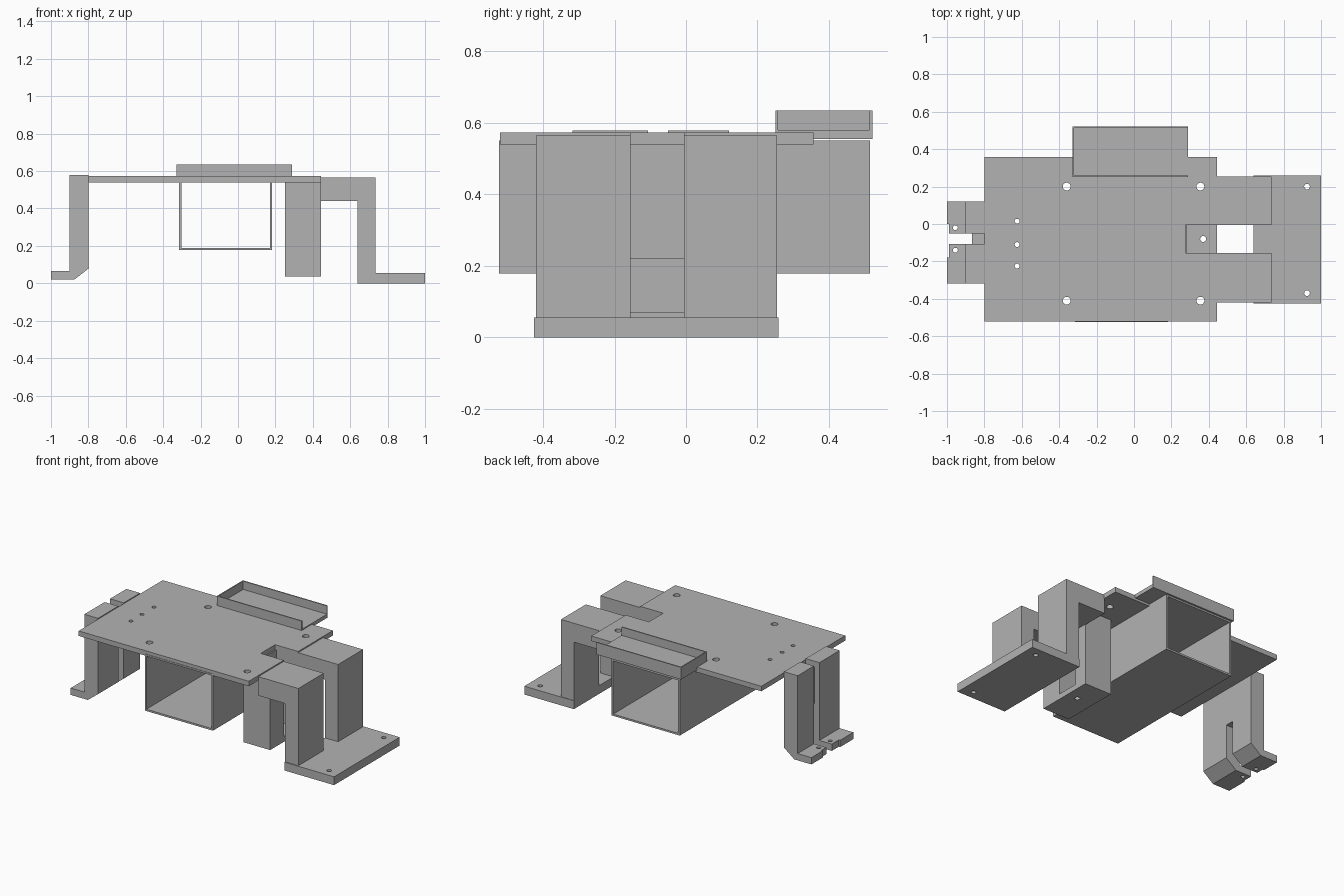
import bpy, bmesh
from mathutils import Vector

if "Cube" in bpy.data.objects:
    bpy.data.objects.remove(bpy.data.objects["Cube"])

grey = bpy.data.materials.new("plain_grey")
grey.diffuse_color = (0.45, 0.45, 0.45, 1)
grey.use_nodes = True
grey.node_tree.nodes["Principled BSDF"].inputs["Base Color"].default_value = grey.diffuse_color


def prism(name, points, axis, lo, hi):
    """Extrude a 2D outline along y (points are x,z) or z (points are x,y)."""
    def place(p, d):
        return Vector((p[0], d, p[1])) if axis == "y" else Vector((p[0], p[1], d))
    bm = bmesh.new()
    a = [bm.verts.new(place(p, lo)) for p in points]
    b = [bm.verts.new(place(p, hi)) for p in points]
    bm.faces.new(a)
    bm.faces.new(b[::-1])
    for i in range(len(points)):
        j = (i + 1) % len(points)
        bm.faces.new((a[i], b[i], b[j], a[j]))
    bmesh.ops.recalc_face_normals(bm, faces=bm.faces)
    mesh = bpy.data.meshes.new(name)
    bm.to_mesh(mesh)
    bm.free()
    mesh.materials.append(grey)
    ob = bpy.data.objects.new(name, mesh)
    bpy.context.collection.objects.link(ob)
    return ob


def box(name, x0, x1, y0, y1, z0, z1):
    return prism(name, [(x0, y0), (x1, y0), (x1, y1), (x0, y1)], "z", z0, z1)


def cut(ob, cutter):
    mod = ob.modifiers.new("cut", "BOOLEAN")
    mod.operation = "DIFFERENCE"
    mod.solver = "EXACT"
    mod.object = cutter
    bpy.context.view_layer.objects.active = ob
    bpy.ops.object.modifier_apply(modifier=mod.name)
    bpy.data.objects.remove(cutter)


def drill(ob, holes, z0, z1):
    for x, y, r in holes:
        bpy.ops.mesh.primitive_cylinder_add(
            vertices=24, radius=r, depth=z1 - z0, location=(x, y, (z0 + z1) / 2))
        cut(ob, bpy.context.object)


# Top plate with a notch in its right edge
plate = prism("top_plate", [
    (-.80, -.52), (.443, -.52), (.443, -.155), (.275, -.155),
    (.275, -.005), (.443, -.005), (.443, .357), (-.80, .357)], "z", .54, .573)
drill(plate, [(x, y, .021) for x in (-.36, .355) for y in (-.41, .2)]
      + [(-.625, y, .013) for y in (-.225, -.11, .015)], .5, .62)

# Square tube under the plate, open at both ends
tube = box("tube", -.315, .183, -.523, .515, .178, .551)
cut(tube, box("tube_bore", -.303, .171, -.7, .7, .19, .54))

# Tray at the back, open on its right side
tray = box("tray", -.33, .29, .25, .522, .555, .635)
cut(tray, box("tray_hollow", -.322, .4, .258, .514, .58, .8))

# Holder block with an upright slot, slightly deeper near its floor
holder = box("slotted_holder", .25, .445, -.30, .085, .035, .541)
cut(holder, prism("slot", [
    (.275, .07), (.6, .07), (.6, .7), (.284, .7), (.284, .22), (.275, .22)],
    "y", -.155, -.005))
drill(holder, [(.37, -.08, .016)], 0, .068 + .02)

# Right support: two cranked legs on one foot
leg_profile = [(.44, .44), (.638, .44), (.638, .04), (.735, .04),
               (.735, .565), (.44, .565)]
for name, y0, y1 in (("front_leg", -.42, -.155), ("back_leg", -.005, .255)):
    prism(name, leg_profile, "y", y0, y1)
foot = box("right_foot", .638, 1.0, -.426, .259, 0, .055)
drill(foot, [(.925, -.37, .015), (.925, .2, .015)], -.1, .1)

# Left support: two clips with chamfered heels and small feet
clip_profile = [(-.99, .02), (-.875, .02), (-.80, .078), (-.80, .579),
                (-.90, .579), (-.90, .065), (-.99, .065)]
for name, y0, y1, t0, t1, hole in (
        ("front_clip", -.318, -.107, -.318, -.18, -.14),
        ("back_clip", -.05, .12, .0, .12, -.02)):
    clip = prism(name, clip_profile, "y", y0, y1)
    drill(clip, [(-.955, hole, .013)], -.05, .1)
    box(name + "_toe", -1.0, -.989, t0, t1, .02, .065)

# Web joining the two clips, with the lower slit left open
box("clip_web", -.865, -.80, -.107, -.05, .30, .54)
